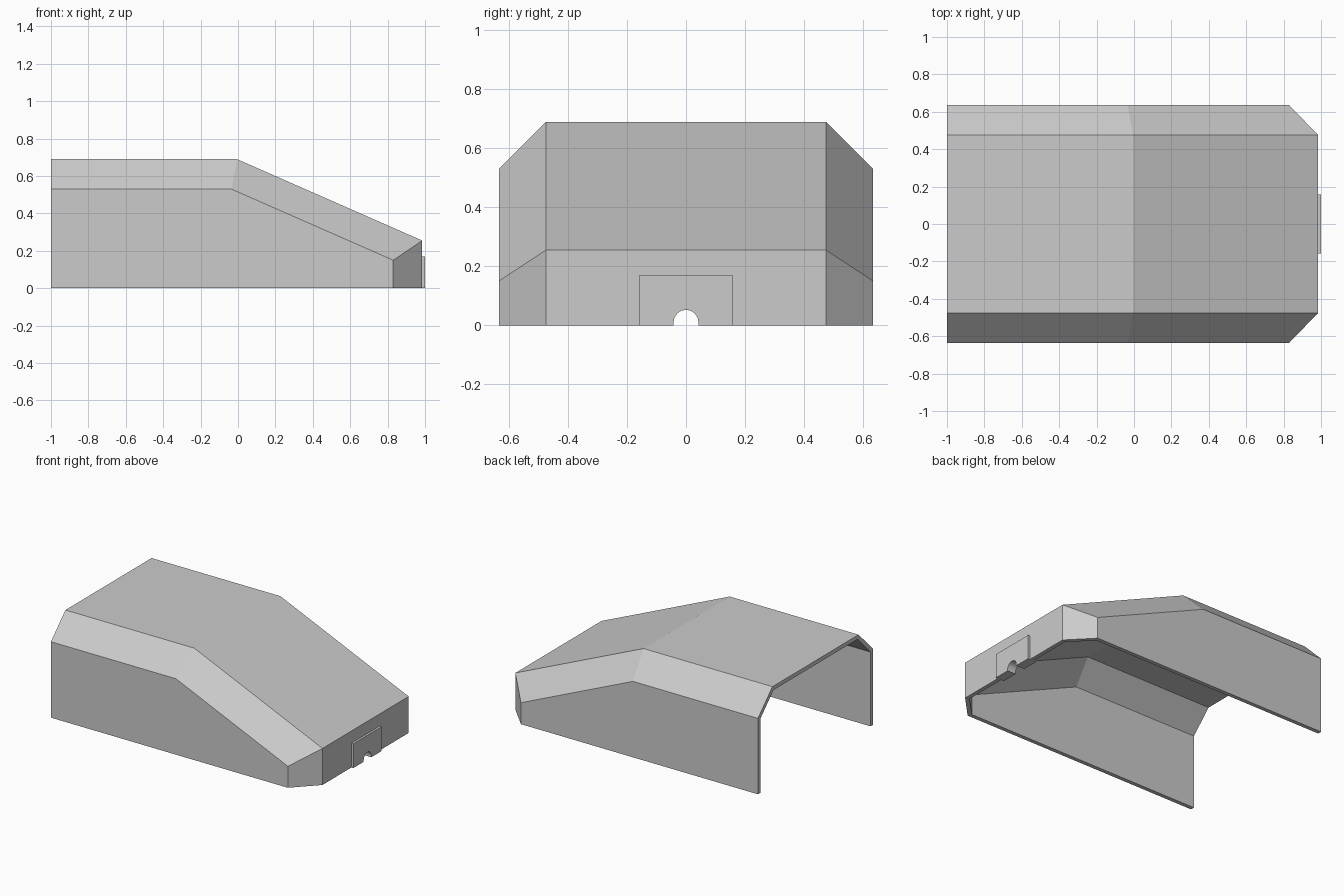
import bpy
import bmesh
import math

if "Cube" in bpy.data.objects:
    bpy.data.objects.remove(bpy.data.objects["Cube"])

WALL = 0.028

grey = bpy.data.materials.new("plain grey")
grey.use_nodes = True
grey.diffuse_color = (0.6, 0.6, 0.6, 1)
grey.node_tree.nodes["Principled BSDF"].inputs["Base Color"].default_value = (0.6, 0.6, 0.6, 1)


def make_object(name, bm):
    bmesh.ops.recalc_face_normals(bm, faces=bm.faces)
    mesh = bpy.data.meshes.new(name)
    bm.to_mesh(mesh)
    bm.free()
    mesh.materials.append(grey)
    obj = bpy.data.objects.new(name, mesh)
    bpy.context.collection.objects.link(obj)
    return obj


def extrude_x(name, profile, x0, x1):
    """Solid with a y-z profile, running from x0 to x1."""
    bm = bmesh.new()
    face = bm.faces.new([bm.verts.new((x0, y, z)) for y, z in profile])
    ext = bmesh.ops.extrude_face_region(bm, geom=[face])["geom"]
    bmesh.ops.translate(bm, vec=(x1 - x0, 0, 0),
                        verts=[v for v in ext if isinstance(v, bmesh.types.BMVert)])
    return make_object(name, bm)


def apply_modifier(obj, mod):
    bpy.context.view_layer.objects.active = obj
    bpy.ops.object.modifier_apply(modifier=mod.name)


# Cover outline: lower edge, shoulder line and roof line, back to nose
lower = [(-1, 0.635, 0), (-0.035, 0.635, 0), (0.83, 0.635, 0), (0.985, 0.475, 0)]
shoulder = [(-1, 0.635, 0.53), (-0.035, 0.635, 0.53), (0.83, 0.635, 0.15)]
roof = [(-1, 0.475, 0.69), (-0.005, 0.475, 0.69), (0.985, 0.475, 0.255)]

bm = bmesh.new()
halves = []
for side in (1, -1):
    lo, sh, ro = ([bm.verts.new((x, y * side, z)) for x, y, z in line]
                  for line in (lower, shoulder, roof))
    bm.faces.new((lo[0], lo[1], lo[2], sh[2], sh[1], sh[0]))   # side wall
    for i in range(2):
        bm.faces.new((sh[i], sh[i + 1], ro[i + 1], ro[i]))     # sloped shoulder
    bm.faces.new((lo[2], lo[3], ro[2], sh[2]))                 # nose corner
    halves.append((lo, ro))
(lo_l, ro_l), (lo_r, ro_r) = halves
for i in range(2):
    bm.faces.new((ro_l[i], ro_l[i + 1], ro_r[i + 1], ro_r[i]))  # roof and slope
bm.faces.new((lo_l[3], lo_r[3], ro_r[2], ro_l[2]))              # nose wall
cover = make_object("cover_shell", bm)

# Wall thickness, grown inwards
solid = cover.modifiers.new("thickness", 'SOLIDIFY')
solid.thickness = WALL
solid.offset = -1
solid.use_even_offset = True
apply_modifier(cover, solid)

# Reinforcing plate through the nose wall
plate = extrude_x("nose_plate", [(-0.157, 0), (0.157, 0), (0.157, 0.17), (-0.157, 0.17)],
                  0.935, 1.0)

# Arched notch through nose wall and plate
R = 0.042
arch = [(R * math.cos(a), 0.01 + R * math.sin(a))
        for a in (math.pi * i / 16 for i in range(17))]
cutter = extrude_x("notch_cutter", [(R, -0.05)] + arch + [(-R, -0.05)], 0.8, 1.1)
for obj in (cover, plate):
    cut = obj.modifiers.new("notch", 'BOOLEAN')
    cut.operation = 'DIFFERENCE'
    cut.solver = 'EXACT'
    cut.object = cutter
    apply_modifier(obj, cut)
bpy.data.objects.remove(cutter)
